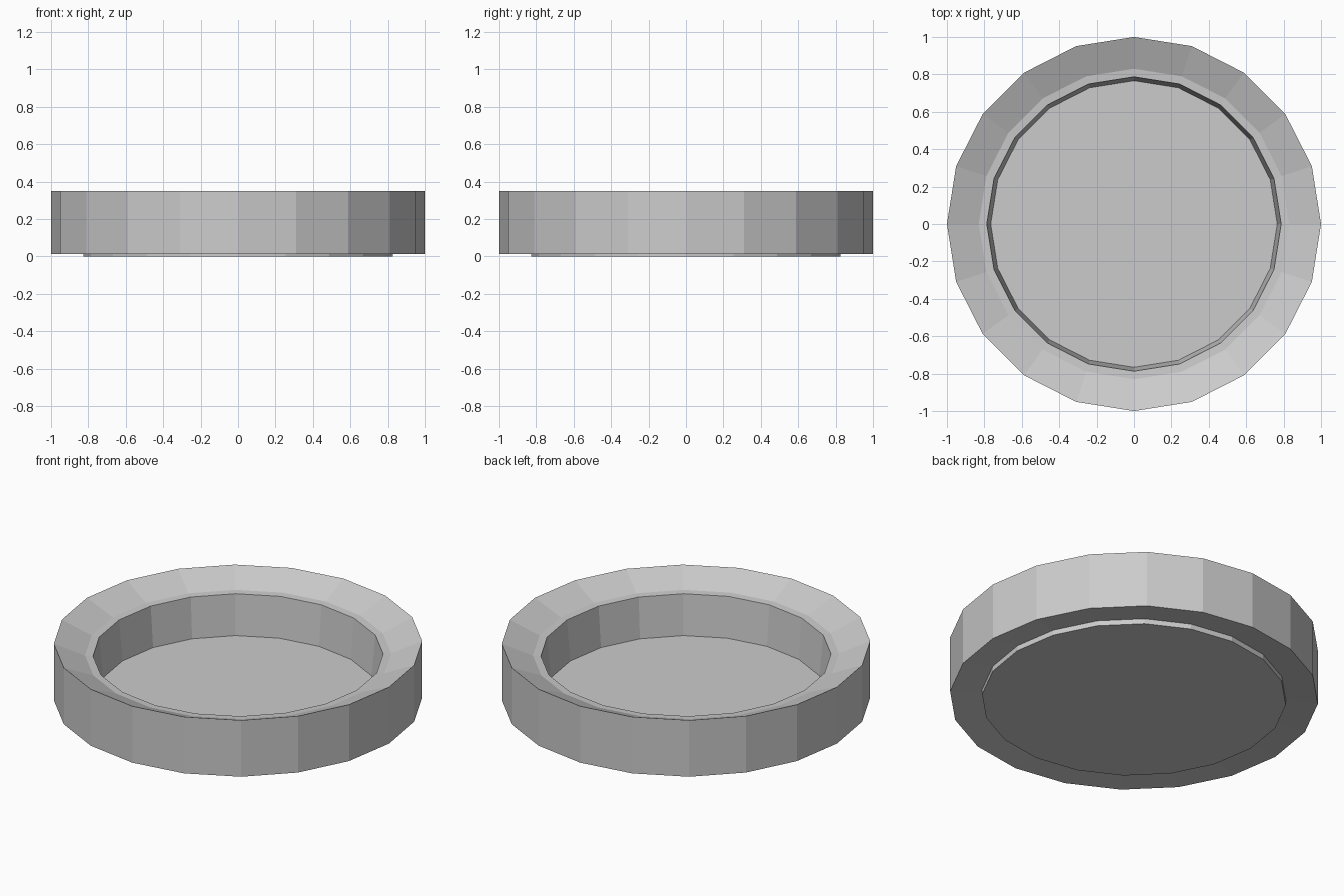
import bpy, bmesh
from math import cos, sin, tau

if "Cube" in bpy.data.objects:
    bpy.data.objects.remove(bpy.data.objects["Cube"])

SIDES = 20


def lathe(name, profile):
    """Spin a bottom-to-top (radius, z) profile and cap both ends."""
    bm = bmesh.new()
    rings = [[bm.verts.new((r * cos(tau * i / SIDES), r * sin(tau * i / SIDES), z))
              for i in range(SIDES)] for r, z in profile]
    for a, b in zip(rings, rings[1:]):
        for i in range(SIDES):
            j = (i + 1) % SIDES
            bm.faces.new((a[i], a[j], b[j], b[i]))
    bm.faces.new(rings[0][::-1])
    bm.faces.new(rings[-1])
    bmesh.ops.recalc_face_normals(bm, faces=bm.faces)
    mesh = bpy.data.meshes.new(name)
    bm.to_mesh(mesh)
    bm.free()
    obj = bpy.data.objects.new(name, mesh)
    bpy.context.collection.objects.link(obj)
    return obj


# Round tray: raised base, sloped underside, outer wall, funnel rim, lip, inner wall, floor
lathe("round_tray", [
    (0.826, 0.0), (0.826, 0.031),
    (1.0, 0.012), (1.0, 0.35),
    (0.83, 0.278), (0.787, 0.275),
    (0.766, 0.034),
])
